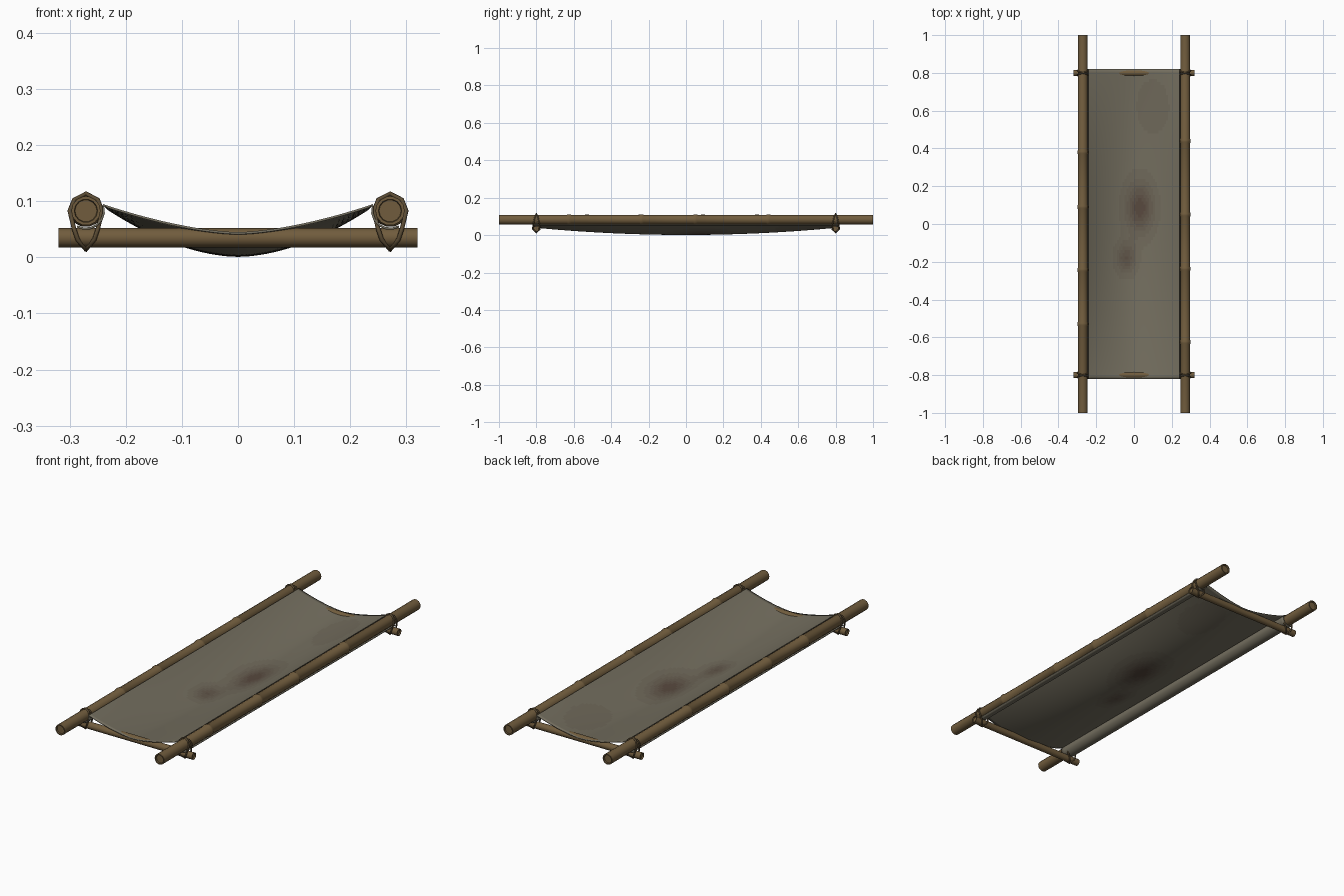
import bpy, bmesh, math
from mathutils import Matrix, Vector

if "Cube" in bpy.data.objects:
    bpy.data.objects.remove(bpy.data.objects["Cube"])

POLE_X, POLE_Z, POLE_R = 0.271, 0.083, 0.026
BAR_Y, BAR_Z, BAR_R = 0.8, 0.035, 0.017
CLOTH_X, CLOTH_Y = 0.241, 0.82


def make_material(name, rgb):
    mat = bpy.data.materials.new(name)
    mat.use_nodes = True
    color = (*rgb, 1)
    mat.diffuse_color = color
    shader = mat.node_tree.nodes["Principled BSDF"]
    shader.inputs["Base Color"].default_value = color
    shader.inputs["Roughness"].default_value = 0.85
    return mat


bamboo = make_material("bamboo", (0.165, 0.108, 0.047))
rope = make_material("rope", (0.11, 0.075, 0.036))
CLEAN, STAIN = Vector((0.175, 0.158, 0.115)), Vector((0.085, 0.052, 0.038))
LEVELS = 8
cloth_shades = [make_material(f"cloth_{i}", CLEAN.lerp(STAIN, i / (LEVELS - 1)))
                for i in range(LEVELS)]


def finish(name, bm, mats, angle=40):
    mesh = bpy.data.meshes.new(name)
    bm.to_mesh(mesh)
    bm.free()
    for mat in mats:
        mesh.materials.append(mat)
    obj = bpy.data.objects.new(name, mesh)
    bpy.context.collection.objects.link(obj)
    bpy.ops.object.select_all(action="DESELECT")
    obj.select_set(True)
    bpy.context.view_layer.objects.active = obj
    bpy.ops.object.shade_smooth_by_angle(angle=math.radians(angle))
    return obj


def bamboo_cane(name, length, radius, nodes, centre, axis, sides=14):
    """Lathe a cane with raised node rings and shallow hollow ends."""
    half = length / 2
    profile = [(-half + 0.006, radius * 0.75), (-half, radius * 0.8), (-half, radius)]
    for n in sorted(nodes):
        profile += [(n - 0.012, radius), (n - 0.005, radius * 1.12),
                    (n + 0.005, radius * 1.12), (n + 0.012, radius)]
    profile += [(half, radius), (half, radius * 0.8), (half - 0.006, radius * 0.75)]
    bm = bmesh.new()
    rings = []
    for along, r in profile:
        rings.append([bm.verts.new((r * math.cos(a), r * math.sin(a), along))
                      for a in (math.tau * k / sides for k in range(sides))])
    for low, high in zip(rings, rings[1:]):
        for k in range(sides):
            j = (k + 1) % sides
            bm.faces.new((low[k], low[j], high[j], high[k]))
    bm.faces.new(rings[0][::-1])
    bm.faces.new(rings[-1])
    turn = Vector((0, 0, 1)).rotation_difference(Vector(axis)).to_matrix().to_4x4()
    bm.transform(Matrix.Translation(centre) @ turn)
    return finish(name, bm, [bamboo])


# Long carrying poles
bamboo_cane("left_pole", 2, POLE_R, (-0.625, -0.237, 0.05, 0.44),
            (POLE_X, 0, POLE_Z), (0, 1, 0))
bamboo_cane("right_pole", 2, POLE_R, (-0.53, -0.243, 0.09, 0.38),
            (-POLE_X, 0, POLE_Z), (0, 1, 0))

# Crossbars
for name, side in (("front", -1), ("back", 1)):
    bamboo_cane(f"{name}_crossbar", 0.64, BAR_R, (), (0, side * BAR_Y, BAR_Z), (1, 0, 0))


# Rope lashings: two loops crossing over the pole and under the bar
def lashing(name, x, y):
    half_loop = [(0, 0, 0.114), (0.021, 0.006, 0.103), (0.029, 0.011, 0.083),
                 (0.021, 0.018, 0.05), (0.015, 0.019, 0.032)]
    bottom = [(0, 0, 0.0135)]
    back = [(-a, -b, c) for a, b, c in half_loop[:0:-1]]
    curve = bpy.data.curves.new(name, "CURVE")
    curve.dimensions = "3D"
    curve.bevel_depth = 0.004
    curve.bevel_resolution = 1
    for flip in (1, -1):
        points = half_loop + bottom + back
        spline = curve.splines.new("POLY")
        spline.points.add(len(points) - 1)
        for point, (a, b, c) in zip(spline.points, points):
            point.co = (x + a, y + flip * b, c, 1)
        spline.use_cyclic_u = True
    curve.materials.append(rope)
    obj = bpy.data.objects.new(name, curve)
    bpy.context.collection.objects.link(obj)


for x_name, sx in (("left", 1), ("right", -1)):
    for y_name, sy in (("front", -1), ("back", 1)):
        lashing(f"{y_name}_{x_name}_lashing", sx * POLE_X, sy * BAR_Y)


# Sagging cloth, with side hems tucked under the poles
def cloth_height(x, y):
    sag = 1 - (y / CLOTH_Y) ** 2
    low = 0.045 - 0.04 * sag
    return low + (0.095 - low) * abs(x / CLOTH_X) ** (1.6 + 0.2 * sag)


def stain_level(x, y):
    spots = ((0.03, 0.085, 0.07, 0.13, 0.9), (-0.04, -0.18, 0.05, 0.08, 0.65),
             (0.1, 0.62, 0.12, 0.2, 0.12))
    amount = sum(k * math.exp(-((x - cx) / rx) ** 2 - ((y - cy) / ry) ** 2)
                 for cx, cy, rx, ry, k in spots)
    return round(min(amount, 1) * (LEVELS - 1))


COLS, ROWS, HEM = 48, 96, 6
hem = []
for i in range(1, HEM + 1):
    a = math.radians(165 + 135 * i / HEM)
    r = POLE_R + 0.004
    hem.append((POLE_X + r * math.cos(a), POLE_Z + r * math.sin(a)))

bm = bmesh.new()
rows = []
for j in range(ROWS + 1):
    y = CLOTH_Y * (2 * j / ROWS - 1)
    section = [(-x, z) for x, z in reversed(hem)]
    for i in range(COLS + 1):
        x = CLOTH_X * (2 * i / COLS - 1)
        section.append((x, cloth_height(x, y)))
    section += hem
    rows.append([bm.verts.new((x, y, z)) for x, z in section])
for low, high in zip(rows, rows[1:]):
    for i in range(len(low) - 1):
        face = bm.faces.new((low[i], low[i + 1], high[i + 1], high[i]))
        centre = face.calc_center_median()
        face.material_index = stain_level(centre.x, centre.y)
cloth = finish("cloth", bm, cloth_shades, 60)
thick = cloth.modifiers.new("thickness", "SOLIDIFY")
thick.thickness = 0.004
thick.offset = -1
